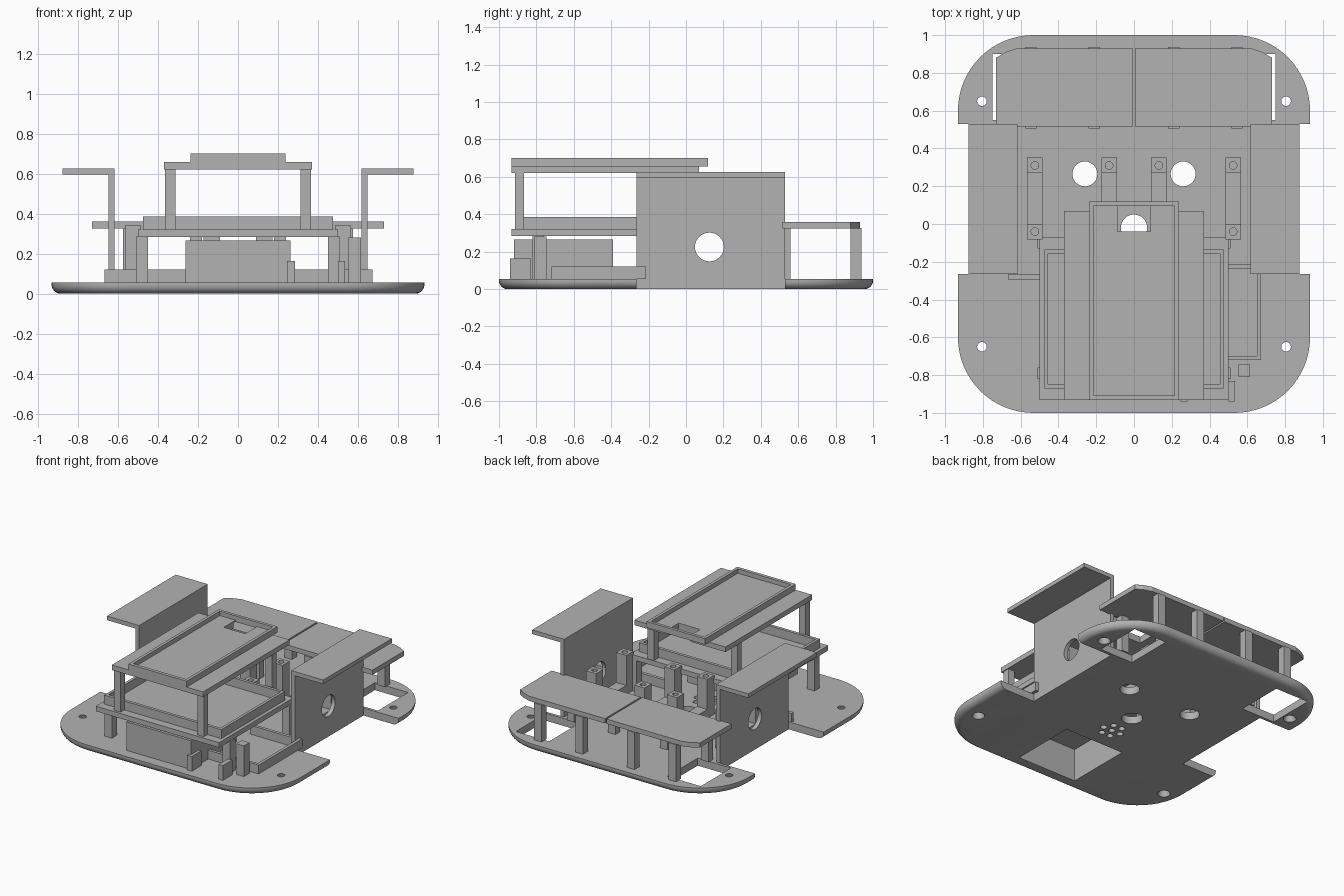
import bpy, bmesh, math
from mathutils import Matrix, Vector

old = bpy.data.objects.get("Cube")
if old:
    bpy.data.objects.remove(old, do_unlink=True)

grey = bpy.data.materials.new("plain grey")
grey.use_nodes = True
color = (0.45, 0.45, 0.45, 1)
grey.diffuse_color = color
grey.node_tree.nodes["Principled BSDF"].inputs["Base Color"].default_value = color


def finish(name, bm):
    bmesh.ops.recalc_face_normals(bm, faces=bm.faces)
    mesh = bpy.data.meshes.new(name)
    bm.to_mesh(mesh)
    bm.free()
    mesh.materials.append(grey)
    ob = bpy.data.objects.new(name, mesh)
    bpy.context.collection.objects.link(ob)
    return ob


def add_box(bm, x0, x1, y0, y1, z0, z1):
    mid = Vector((x0 + x1, y0 + y1, z0 + z1)) / 2
    size = Matrix.Diagonal((x1 - x0, y1 - y0, z1 - z0, 1))
    bmesh.ops.create_cube(bm, size=1, matrix=Matrix.Translation(mid) @ size)


def add_cylinder(bm, x, y, z0, z1, r, r_top=None):
    bmesh.ops.create_cone(bm, cap_ends=True, segments=32, radius1=r, radius2=r_top or r,
                          depth=z1 - z0, matrix=Matrix.Translation((x, y, (z0 + z1) / 2)))


def box(name, *bounds):
    bm = bmesh.new()
    add_box(bm, *bounds)
    return finish(name, bm)


def prism(name, points, z0, z1):
    bm = bmesh.new()
    face = bm.faces.new([bm.verts.new((x, y, z0)) for x, y in points])
    top = bmesh.ops.extrude_face_region(bm, geom=[face])
    verts = [v for v in top["geom"] if isinstance(v, bmesh.types.BMVert)]
    bmesh.ops.translate(bm, verts=verts, vec=(0, 0, z1 - z0))
    return finish(name, bm)


def cut(ob, bm):
    cutter = finish("cutter", bm)
    cutter.hide_render = True
    mod = ob.modifiers.new("cut", 'BOOLEAN')
    mod.object, mod.operation, mod.solver = cutter, 'DIFFERENCE', 'EXACT'
    bpy.context.view_layer.objects.active = ob
    bpy.ops.object.modifier_apply(modifier=mod.name)
    bpy.data.objects.remove(cutter, do_unlink=True)


# Base plate: rounded rectangle with a rounded lower edge
T = 0.055
bm = bmesh.new()
loops = []
fillet = [(0.045 * (1 - math.sin(a)), 0.045 * (1 - math.cos(a)))
          for a in [math.pi / 2 * i / 6 for i in range(7)]]
for inset, z in fillet + [(0, T)]:
    ring = []
    for q, (sx, sy) in enumerate([(1, 1), (-1, 1), (-1, -1), (1, -1)]):
        for i in range(17):
            a = math.pi / 2 * (q + i / 16)
            r = 0.4 - inset
            ring.append(bm.verts.new((sx * 0.532 + r * math.cos(a), sy * 0.6 + r * math.sin(a), z)))
    loops.append(ring)
for low, high in zip(loops, loops[1:]):
    for i in range(len(low)):
        j = (i + 1) % len(low)
        bm.faces.new((low[i], low[j], high[j], high[i]))
bm.faces.new(loops[0])
bm.faces.new(loops[-1])
base = finish("base_plate", bm)

# Wheel notches, rear windows, battery opening and holes
bm = bmesh.new()
for s in (-1, 1):
    a, b = sorted((s * 0.64, s * 1.1))
    add_box(bm, a, b, -0.265, 0.53, -0.1, 0.2)
    a, b = sorted((s * 0.48, s * 0.75))
    add_box(bm, a, b, 0.55, 0.9, -0.1, 0.2)
    add_cylinder(bm, s * 0.26, 0.265, -0.1, 0.2, 0.066)
    for y in (-0.65, 0.65):
        add_cylinder(bm, s * 0.805, y, -0.001, T + 0.001, 0.043, 0.025)
add_cylinder(bm, 0, -0.02, -0.1, 0.2, 0.07)
add_box(bm, -0.24, 0.24, -0.9, -0.41, -0.1, 0.2)
add_cylinder(bm, 0, -0.23, -0.1, 0.2, 0.022)
for i in range(6):
    a = math.pi / 3 * i
    add_cylinder(bm, 0.07 * math.cos(a), -0.23 + 0.07 * math.sin(a), -0.1, 0.2, 0.022)
cut(base, bm)
bpy.ops.object.select_all(action='DESELECT')
base.select_set(True)
bpy.context.view_layer.objects.active = base
bpy.ops.object.shade_smooth_by_angle(angle=math.radians(30))

# Hollow battery box open at the bottom
battery = box("battery_box", -0.262, 0.262, -0.92, -0.39, T, 0.265)
bm = bmesh.new()
add_box(bm, -0.24, 0.24, -0.9, -0.41, 0, 0.24)
cut(battery, bm)

for s, side in ((1, "left"), (-1, "right")):
    def sided(name, x0, x1, *rest):
        a, b = sorted((s * x0, s * x1))
        return box(side + "_" + name, a, b, *rest)

    # Wheel panel with axle hole, and mudguard
    panel = sided("wheel_panel", 0.617, 0.647, -0.265, 0.53, 0, 0.61)
    bm = bmesh.new()
    add_cylinder(bm, 0, 0, -0.9, 0.9, 0.077)
    bmesh.ops.transform(bm, verts=bm.verts, matrix=Matrix.Translation((0, 0.125, 0.225))
                        @ Matrix.Rotation(math.pi / 2, 4, 'Y'))
    cut(panel, bm)
    sided("mudguard", 0.617, 0.877, -0.265, 0.53, 0.595, 0.625)

    # Rear deck on four pillars
    outline = [(0.006, 0.515), (0.73, 0.515), (0.73, 0.88), (0.68, 0.91), (0.62, 0.93), (0.006, 0.93)]
    prism(side + "_rear_deck", [(s * x, y) for x, y in outline], 0.325, 0.36)
    for x in (0.21, 0.545):
        sided("deck_front_pillar", x - 0.03, x + 0.03, 0.506, 0.56, T, 0.326)
        sided("deck_rear_pillar", x - 0.03, x + 0.03, 0.88, 0.938, T, 0.326)

    # Drilled standoffs joined by low bars
    for x in (0.132, 0.525):
        for y in (-0.04, 0.31):
            post = sided("standoff", x - 0.041, x + 0.041, y - 0.041, y + 0.041, T, 0.34)
            bm = bmesh.new()
            add_cylinder(bm, s * x, y, 0.24, 0.4, 0.02)
            cut(post, bm)
        sided("standoff_bar", x - 0.041, x + 0.041, 0, 0.27, T, 0.12)

    # Legs of the lower tray and of the upper shelf
    for y in (-0.79, -0.1):
        sided("tray_leg", 0.45, 0.51, y - 0.03, y + 0.03, T, 0.286)
    for y in (-0.89, -0.1):
        sided("shelf_leg", 0.312, 0.364, y - 0.025, y + 0.025, 0.318, 0.622)

# Lower tray with raised rim
box("tray_plate", -0.5, 0.5, -0.933, -0.07, 0.283, 0.32)
rim = box("tray_rim", -0.475, 0.475, -0.872, -0.135, 0.315, 0.385)
bm = bmesh.new()
add_box(bm, -0.455, 0.455, -0.85, -0.157, 0.3, 0.5)
cut(rim, bm)

# Upper shelf and screen holder with a cable slot
shelf = box("upper_shelf", -0.37, 0.37, -0.933, 0.07, 0.62, 0.657)
holder = box("screen_holder", -0.237, 0.237, -0.933, 0.118, 0.656, 0.7)
bm = bmesh.new()
add_box(bm, -0.215, 0.215, -0.908, 0.096, 0.668, 0.8)
cut(holder, bm)
for ob in (shelf, holder):
    bm = bmesh.new()
    add_box(bm, -0.087, 0.087, -0.04, 0.096, 0.5, 0.75)
    cut(ob, bm)

# Low board frame and small posts beside the battery
box("frame_outer_wall", 0.65, 0.672, -0.72, -0.215, T, 0.12)
box("frame_front_wall", 0.262, 0.672, -0.72, -0.698, T, 0.12)
box("frame_back_wall", 0.262, 0.672, -0.238, -0.215, T, 0.12)
box("right_frame_wall", -0.668, -0.262, -0.294, -0.268, T, 0.12)
box("tall_post", 0.553, 0.615, -0.81, -0.745, T, 0.28)
box("switch_outer_wall", 0.5, 0.535, -0.94, -0.83, T, 0.163)
box("switch_inner_wall", 0.246, 0.284, -0.94, -0.83, T, 0.163)
